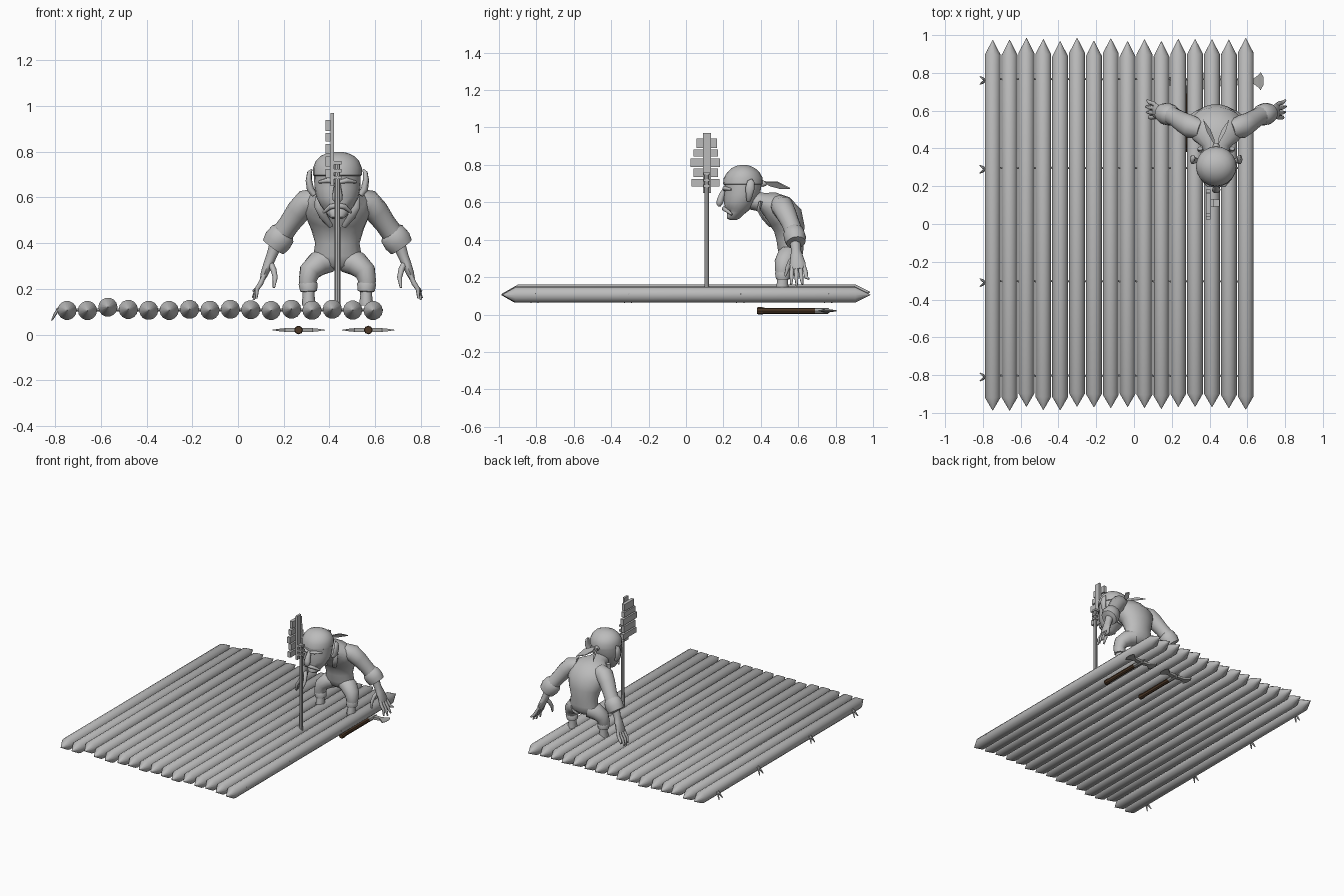
import bpy, bmesh, math, random
from mathutils import Vector as V

random.seed(4)
CX = 0.435  # centre line of the crouching figure


def mat(name, c):
    m = bpy.data.materials.new(name)
    m.diffuse_color = (*c, 1)
    return m


GREY = mat("plain grey", (0.5, 0.5, 0.5))
BROWN = mat("dark brown wood", (0.075, 0.04, 0.02))
STEEL = mat("steel grey", (0.4, 0.4, 0.39))


def finish(name, bm, m, angle=50):
    bmesh.ops.recalc_face_normals(bm, faces=bm.faces[:])
    me = bpy.data.meshes.new(name)
    bm.to_mesh(me)
    bm.free()
    me.materials.append(m)
    ob = bpy.data.objects.new(name, me)
    bpy.context.collection.objects.link(ob)
    if angle:
        bpy.ops.object.select_all(action='DESELECT')
        ob.select_set(True)
        bpy.context.view_layer.objects.active = ob
        bpy.ops.object.shade_smooth_by_angle(angle=math.radians(angle))
    return ob


def rings_mesh(rings):
    bm = bmesh.new()
    vs = [[bm.verts.new(p) for p in r] for r in rings]
    n = len(vs[0])
    for a, b in zip(vs, vs[1:]):
        for i in range(n):
            bm.faces.new((a[i], a[(i + 1) % n], b[(i + 1) % n], b[i]))
    bm.faces.new(vs[0])
    bm.faces.new(vs[-1])
    return bm


def tube(name, pts, ref=(1, 0, 0), n=12, m=GREY, angle=50):
    """Loft ellipses along a path; pts are (x, y, z, radius along ref, other radius)."""
    c = [V(p[:3]) for p in pts]
    rings = []
    for i, p in enumerate(pts):
        t = (c[min(i + 1, len(c) - 1)] - c[max(i - 1, 0)]).normalized()
        u = V(ref)
        u = (u - t * u.dot(t)).normalized()
        v = t.cross(u)
        rings.append([c[i] + u * p[3] * math.cos(a) + v * p[4] * math.sin(a)
                      for a in (2 * math.pi * k / n for k in range(n))])
    return finish(name, rings_mesh(rings), m, angle)


def plate(name, pts, off, m=GREY):
    """Flat polygon given thickness by an offset vector."""
    bm = bmesh.new()
    f = bm.faces.new([bm.verts.new(p) for p in pts])
    g = bmesh.ops.extrude_face_region(bm, geom=[f])
    for v in g["geom"]:
        if isinstance(v, bmesh.types.BMVert):
            v.co += V(off)
    return finish(name, bm, m, 0)


def box(name, lo, hi, m=GREY):
    return plate(name, [(lo[0], lo[1], lo[2]), (lo[0], hi[1], lo[2]),
                        (lo[0], hi[1], hi[2]), (lo[0], lo[1], hi[2])], (hi[0] - lo[0], 0, 0), m)


# Raft logs with pointed ends
for i in range(16):
    x = -0.748 + i * 0.0893
    z = 0.12 if i == 2 else 0.108 + random.uniform(-0.004, 0.004)
    a, b = random.uniform(-0.99, -0.965), random.uniform(0.965, 0.99)
    R = 0.042
    tube("raft_log", [(x, a, z, .001, .001), (x, a + .07, z, R, R),
                      (x, b - .08, z, R, R), (x, b, z, .001, .001)], n=14, angle=35)

# Rope bindings with loose ends on the left
for y in (0.76, 0.29, -0.31, -0.81):
    pts = [(-0.795 + k * 0.0446, y + 0.008 * (-1) ** k, 0.108, .006, .006) for k in range(33)]
    tube("rope_binding", pts, ref=(0, 0, 1), n=6)
    for d in (-1, 1):
        tube("rope_end", [(-0.785, y, .115, .006, .006), (-0.8, y + d * .01, .09, .007, .007),
                          (-0.815, y + d * .02, .062, .003, .003)], n=6)

# Double-bladed axes below the raft
for x in (0.265, 0.57):
    tube("axe_handle", [(x, y, .02, r, r) for y, r in
                        ((.38, .016), (.385, .019), (.41, .019), (.42, .016), (.69, .016), (.74, .015))],
         n=8, m=BROWN, angle=30)
    tube("axe_tip", [(x, .69, .02, .018, .016), (x, .76, .02, .018, .016),
                     (x, .77, .02, .006, .006), (x, .8, .02, .001, .001)], n=8, m=STEEL, angle=30)
    for s in (-1, 1):
        rings = []
        for dx, y0, y1, t in ((.0, .73, .765, .010), (.06, .743, .768, .008),
                              (.09, .722, .79, .005), (.1, .708, .804, .003), (.115, .735, .78, .001)):
            rings.append([(x + s * dx, y0, .02 - t), (x + s * dx, y1, .02 - t),
                          (x + s * dx, y1, .02 + t), (x + s * dx, y0, .02 + t)])
        finish("axe_blade", rings_mesh(rings), STEEL, 0)

# Mast with a slatted board tied to it
tube("mast", [(.435, .111, .13, .013, .013), (.435, .111, .76, .012, .012)], n=8, angle=30)
box("board_upright", (.405, .09, .65), (.42, .133, .97))
for y0, y1, z0, z1 in ((.055, .165, .89, .94), (.04, .17, .845, .882), (.025, .182, .79, .835),
                       (.04, .172, .735, .78), (.03, .18, .685, .725)):
    box("board_slat", (.382, y0, z0), (.405, y1, z1))
for z in (.68, .71, .745):
    box("mast_tie", (.402, .093, z), (.452, .129, z + .014))

# Torso: hunched loft from hips to neck
tube("torso", [(CX, .57, .285, .05, .03), (CX, .565, .31, .10, .06), (CX, .56, .35, .105, .07),
               (CX, .557, .40, .097, .074), (CX, .552, .46, .115, .084), (CX, .535, .515, .138, .095),
               (CX, .495, .56, .15, .09), (CX, .45, .59, .125, .07), (CX, .41, .60, .075, .052),
               (CX, .35, .61, .055, .05)], n=18)

# Head: stacked rings (z, front y, back y, half width), with a step at the headscarf edge
head = [(.505, .235, .27, .02), (.515, .218, .29, .036), (.54, .218, .315, .055), (.552, .226, .33, .064),
        (.565, .208, .345, .074), (.60, .203, .375, .092), (.64, .203, .395, .10), (.68, .206, .402, .102),
        (.695, .204, .404, .102), (.698, .198, .411, .107), (.73, .202, .410, .107), (.76, .220, .394, .095),
        (.782, .243, .37, .073), (.795, .27, .342, .044), (.80, .295, .32, .014)]
rings = []
for z, f, b, w in head:
    rings.append([(CX + w * math.cos(a), (f + b) / 2 + (b - f) / 2 * math.sin(a), z)
                  for a in (2 * math.pi * k / 20 for k in range(20))])
finish("head_with_headscarf", rings_mesh(rings), GREY, 40)
tube("nose", [(CX, .21, .675, .012, .01), (CX, .195, .645, .016, .016), (CX, .183, .61, .022, .02),
              (CX, .178, .59, .022, .016), (CX, .178, .578, .01, .008)], n=10)
tube("moustache", [(CX - .06, .245, .535, .006, .006), (CX - .03, .213, .56, .012, .012),
                   (CX, .203, .566, .012, .012), (CX + .03, .213, .56, .012, .012),
                   (CX + .06, .245, .535, .006, .006)], ref=(0, 0, 1), n=8)
tube("headscarf_knot", [(CX, .395, .70, .012, .01), (CX, .412, .70, .02, .018), (CX, .43, .70, .012, .01)], n=8)

for s in (-1, 1):
    X = lambda d: CX + s * d  # mirrored distance from the centre line

    tube("ear", [(X(.10), .335, .61, .012, .012), (X(.118), .338, .635, .016, .018),
                 (X(.125), .342, .675, .014, .026), (X(.122), .347, .71, .01, .02),
                 (X(.112), .352, .722, .004, .005)], n=10)
    tube("brow", [(X(.01), .205, .668, .008, .01), (X(.04), .207, .675, .012, .014),
                  (X(.08), .242, .668, .006, .006)], ref=(0, 0, 1), n=8)
    plate("headscarf_tail", [(X(.008), .415, .705), (X(.05), .49, .705), (X(.07), .555, .672),
                             (X(.03), .50, .672), (X(.01), .45, .685)], (0, 0, .006))
    # Open waistcoat edges
    tube("waistcoat_edge", [(X(.085), .40, .605, .014, .01), (X(.082), .388, .56, .018, .01),
                            (X(.06), .415, .515, .018, .01), (X(.03), .452, .475, .012, .01)], n=8)

    # Arm, rolled cuff and wrist
    tube("sleeve", [(X(.085), .50, .59, .05, .05), (X(.135), .515, .578, .062, .058),
                    (X(.17), .535, .54, .056, .054), (X(.21), .56, .485, .049, .047),
                    (X(.25), .58, .43, .05, .048)], ref=(0, 1, 0))
    tube("cuff_roll", [(X(.228), .57, .452, .045, .045), (X(.24), .575, .44, .056, .06),
                       (X(.262), .583, .41, .059, .064), (X(.28), .588, .384, .052, .056),
                       (X(.283), .588, .38, .03, .03)], ref=(0, 1, 0), n=14)
    tube("wrist_and_palm", [(X(.268), .583, .40, .03, .03), (X(.288), .588, .345, .026, .024),
                            (X(.302), .592, .31, .034, .022), (X(.318), .597, .27, .043, .018),
                            (X(.328), .60, .243, .036, .012)], ref=(0, 1, 0), n=10)
    # Fingers and thumb
    for y0, y1, dx, z1 in ((.567, .562, .355, .158), (.588, .592, .366, .152),
                           (.61, .622, .37, .16), (.628, .657, .368, .19)):
        tube("finger", [(X(.318), y0, .265, .011, .01), (X(.335), y0 * .6 + y1 * .4, .225, .012, .011),
                        (X(.352), (y0 + y1) / 2, .2, .011, .01), (X(dx), y1, z1, .005, .005)],
             ref=(0, 1, 0), n=8)
    tube("thumb", [(X(.295), .585, .315, .016, .014), (X(.28), .56, .285, .014, .013),
                   (X(.272), .543, .25, .012, .011), (X(.278), .53, .205, .005, .005)], ref=(0, 1, 0), n=8)

    # Bent leg, trouser hem and foot
    tube("leg", [(X(.04), .565, .325, .06, .055), (X(.085), .545, .31, .06, .055),
                 (X(.122), .525, .275, .053, .047), (X(.13), .518, .235, .042, .04),
                 (X(.127), .518, .20, .036, .035)], ref=(0, 1, 0), n=14)
    tube("trouser_hem", [(X(.128), .518, .232, .036, .036), (X(.128), .518, .222, .042, .042),
                         (X(.126), .518, .19, .037, .037), (X(.126), .518, .186, .025, .025)], n=12)
    tube("foot", [(X(.126), .518, .20, .027, .029), (X(.126), .516, .17, .026, .029),
                  (X(.126), .514, .14, .03, .036), (X(.126), .514, .128, .029, .036)], n=12)
